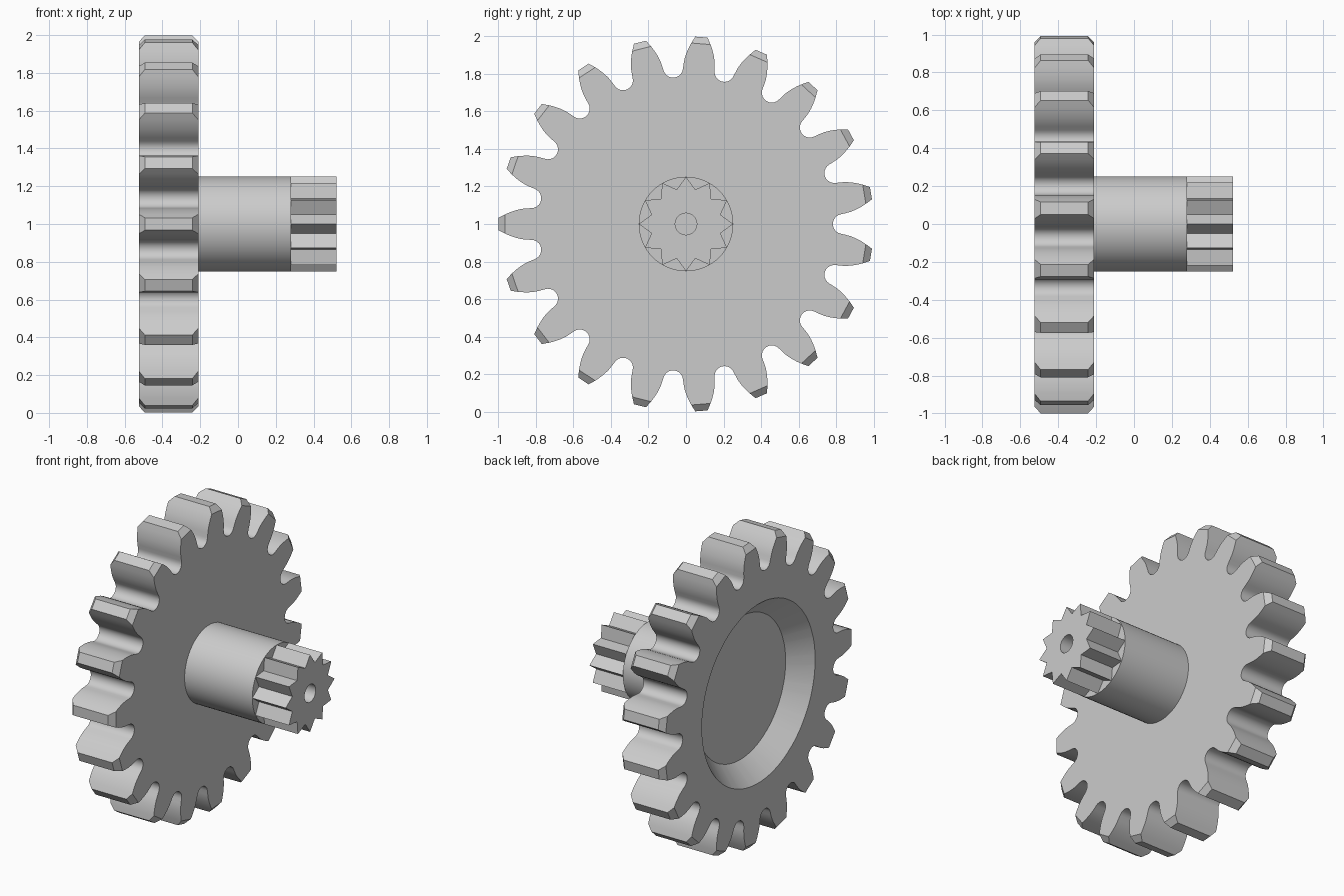
import bpy
import bmesh
from math import sin, cos, pi, tan, acos, sqrt, radians, atan2, hypot

old = bpy.data.objects.get("Cube")
if old:
    bpy.data.objects.remove(old, do_unlink=True)

grey = bpy.data.materials.new("light_grey")
grey.use_nodes = True
grey.diffuse_color = (0.6, 0.6, 0.6, 1)
grey.node_tree.nodes["Principled BSDF"].inputs["Base Color"].default_value = (0.6, 0.6, 0.6, 1)

AXIS_Z = 1.0


def loft(name, rings):
    """Skin rings of (x, [(radius, angle), ...]) along the x axis and cap both ends."""
    bm = bmesh.new()
    loops = [[bm.verts.new((x, r * cos(a), AXIS_Z + r * sin(a))) for r, a in ring]
             for x, ring in rings]
    n = len(loops[0])
    for low, high in zip(loops, loops[1:]):
        for i in range(n):
            j = (i + 1) % n
            bm.faces.new((low[i], low[j], high[j], high[i]))
    bm.faces.new(loops[0])
    bm.faces.new(loops[-1])
    bmesh.ops.remove_doubles(bm, verts=bm.verts, dist=1e-4)
    bmesh.ops.recalc_face_normals(bm, faces=bm.faces)
    mesh = bpy.data.meshes.new(name)
    bm.to_mesh(mesh)
    bm.free()
    mesh.materials.append(grey)
    obj = bpy.data.objects.new(name, mesh)
    bpy.context.collection.objects.link(obj)
    bpy.ops.object.select_all(action='DESELECT')
    obj.select_set(True)
    bpy.context.view_layer.objects.active = obj
    bpy.ops.object.shade_smooth_by_angle(angle=radians(30))
    return obj


def circle(radius, angles):
    return [(radius, a) for a in angles]


# Tooth outline: involute flanks with round roots
TEETH = 19
TIP, CHAMFER_R, PITCH = 1.0, 0.965, 0.905
BASE = PITCH * cos(radians(20))
ROOT_CENTRE, ROOT_R = 0.836, 0.053


def involute(r):
    a = acos(min(1, BASE / r))
    return tan(a) - a


def half_angle(r):
    return pi / (2 * TEETH) + involute(PITCH) - involute(r)


flank = [(r, half_angle(r)) for r in (TIP, CHAMFER_R, 0.94, 0.91, 0.88, 0.855)]
root = []
for k in range(11):
    t = radians(-80 + 16 * k)
    u, v = ROOT_CENTRE - ROOT_R * cos(t), ROOT_R * sin(t)
    root.append((hypot(u, v), pi / TEETH + atan2(v, u)))
far_flank = [(r, 2 * pi / TEETH - a) for r, a in reversed(flank)]
one_tooth = flank + root + far_flank
outline = [(r, a + pi + 2 * pi * k / TEETH) for k in range(TEETH) for r, a in one_tooth]

# On the side faces the tips are cut back, which gives the chamfers
side = []
for k in range(TEETH):
    for r, a in one_tooth:
        if r > CHAMFER_R:
            a = half_angle(CHAMFER_R) if a < pi / TEETH else 2 * pi / TEETH - half_angle(CHAMFER_R)
            r = CHAMFER_R
        side.append((r, a + pi + 2 * pi * k / TEETH))
angles = [a for r, a in side]

# Toothed wheel with a tapered recess in its outer face
BACK, FRONT, BEVEL = -0.525, -0.21, 0.032
loft("toothed_wheel", [
    (BACK + 0.13, circle(0.466, angles)),
    (BACK, circle(0.585, angles)),
    (BACK, side),
    (BACK + BEVEL, outline),
    (FRONT - BEVEL, outline),
    (FRONT, side),
    (FRONT, circle(0.25, angles)),
])

# Round shaft
around = [2 * pi * i / 64 for i in range(64)]
SHAFT_END = 0.28
loft("shaft", [(FRONT - 0.02, circle(0.252, around)), (SHAFT_END, circle(0.252, around))])

# Star-shaped pinion with a centre bore
POINTS = 12
steps = [pi * i / POINTS for i in range(2 * POINTS)]
star = [(0.19 if i % 2 else 0.252, a) for i, a in enumerate(steps)]
loft("pinion", [
    (SHAFT_END, star),
    (0.522, star),
    (0.522, circle(0.058, steps)),
    (SHAFT_END + 0.01, circle(0.058, steps)),
])
